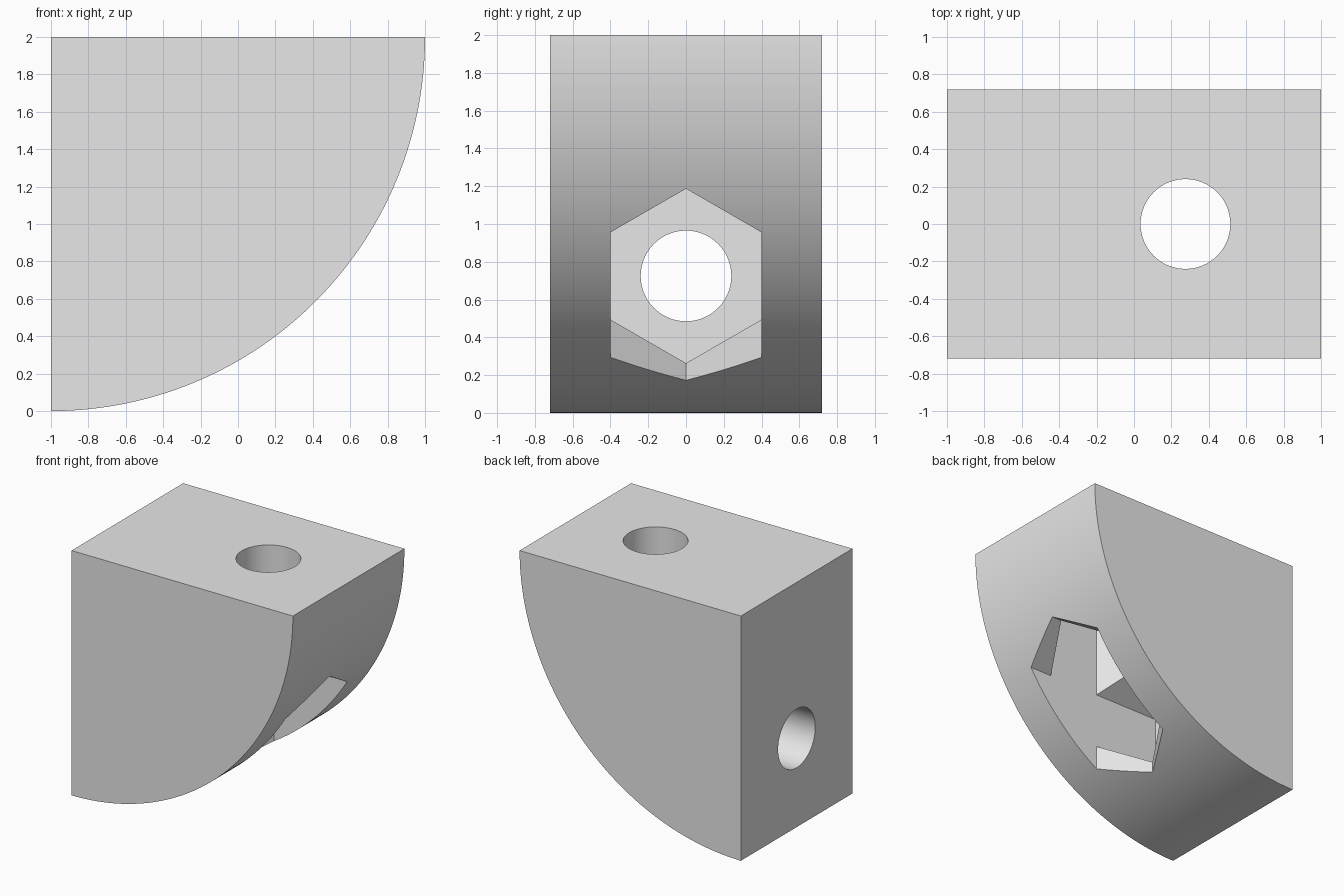
import bpy
import bmesh
from math import sin, cos, pi
from mathutils import Vector

cube = bpy.data.objects.get("Cube")
if cube:
    bpy.data.objects.remove(cube, do_unlink=True)

grey = bpy.data.materials.new("light_grey")
grey.use_nodes = True
grey.diffuse_color = (0.8, 0.8, 0.8, 1)
grey.node_tree.nodes["Principled BSDF"].inputs["Base Color"].default_value = (0.8, 0.8, 0.8, 1)

HALF_WIDTH = 0.72
AXIS_Z = 0.725      # height of the horizontal bolt axis
HOLE_R = 0.24
NUT_HALF = 0.4      # half the width across the nut flats
NUT_FLOOR = -0.555  # x of the nut pocket floor


def prism(name, outline, offset):
    """Extrude a closed outline of 3D points along offset."""
    bm = bmesh.new()
    face = bm.faces.new([bm.verts.new(p) for p in outline])
    grown = bmesh.ops.extrude_face_region(bm, geom=[face], use_keep_orig=True)
    moved = [v for v in grown["geom"] if isinstance(v, bmesh.types.BMVert)]
    bmesh.ops.translate(bm, verts=moved, vec=offset)
    bmesh.ops.recalc_face_normals(bm, faces=bm.faces)
    mesh = bpy.data.meshes.new(name)
    bm.to_mesh(mesh)
    bm.free()
    mesh.materials.append(grey)
    obj = bpy.data.objects.new(name, mesh)
    bpy.context.collection.objects.link(obj)
    return obj


def swapped(p):
    """Mirror a point across the block's diagonal, so x and z trade places."""
    return Vector((1 - p[2], p[1], 1 - p[0]))


# Quarter-round block
steps = 96
outline = [(-1, -HALF_WIDTH, 2)]
for i in range(steps + 1):
    a = pi / 2 * i / steps
    outline.append((-1 + 2 * sin(a), -HALF_WIDTH, 2 - 2 * cos(a)))
block = prism("quarter_round_block", outline, (0, 2 * HALF_WIDTH, 0))

# Bolt holes and hexagonal nut pockets, one pair per flat face
side = NUT_HALF / 3 ** 0.5
hexagon = [(0, 2 * side), (NUT_HALF, side), (NUT_HALF, -side),
           (0, -2 * side), (-NUT_HALF, -side), (-NUT_HALF, side)]
circle = [(HOLE_R * cos(2 * pi * i / 64), HOLE_R * sin(2 * pi * i / 64)) for i in range(64)]

cutters = []
for kind, shape, start, end in (("nut_pocket", hexagon, NUT_FLOOR, 1.5),
                                ("bolt_hole", circle, -1.5, 0)):
    points = [Vector((start, y, AXIS_Z + h)) for y, h in shape]
    length = end - start
    cutters.append(prism(kind + "_side_cutter", points, (length, 0, 0)))
    cutters.append(prism(kind + "_top_cutter", [swapped(p) for p in points], (0, 0, -length)))

bpy.ops.object.select_all(action="DESELECT")
bpy.context.view_layer.objects.active = block
block.select_set(True)
for cutter in cutters:
    cutter.hide_render = True
    mod = block.modifiers.new(cutter.name, "BOOLEAN")
    mod.operation = "DIFFERENCE"
    mod.solver = "EXACT"
    mod.object = cutter
    bpy.ops.object.modifier_apply(modifier=mod.name)
for cutter in cutters:
    bpy.data.objects.remove(cutter, do_unlink=True)

bpy.ops.object.shade_smooth_by_angle(angle=pi / 6)
